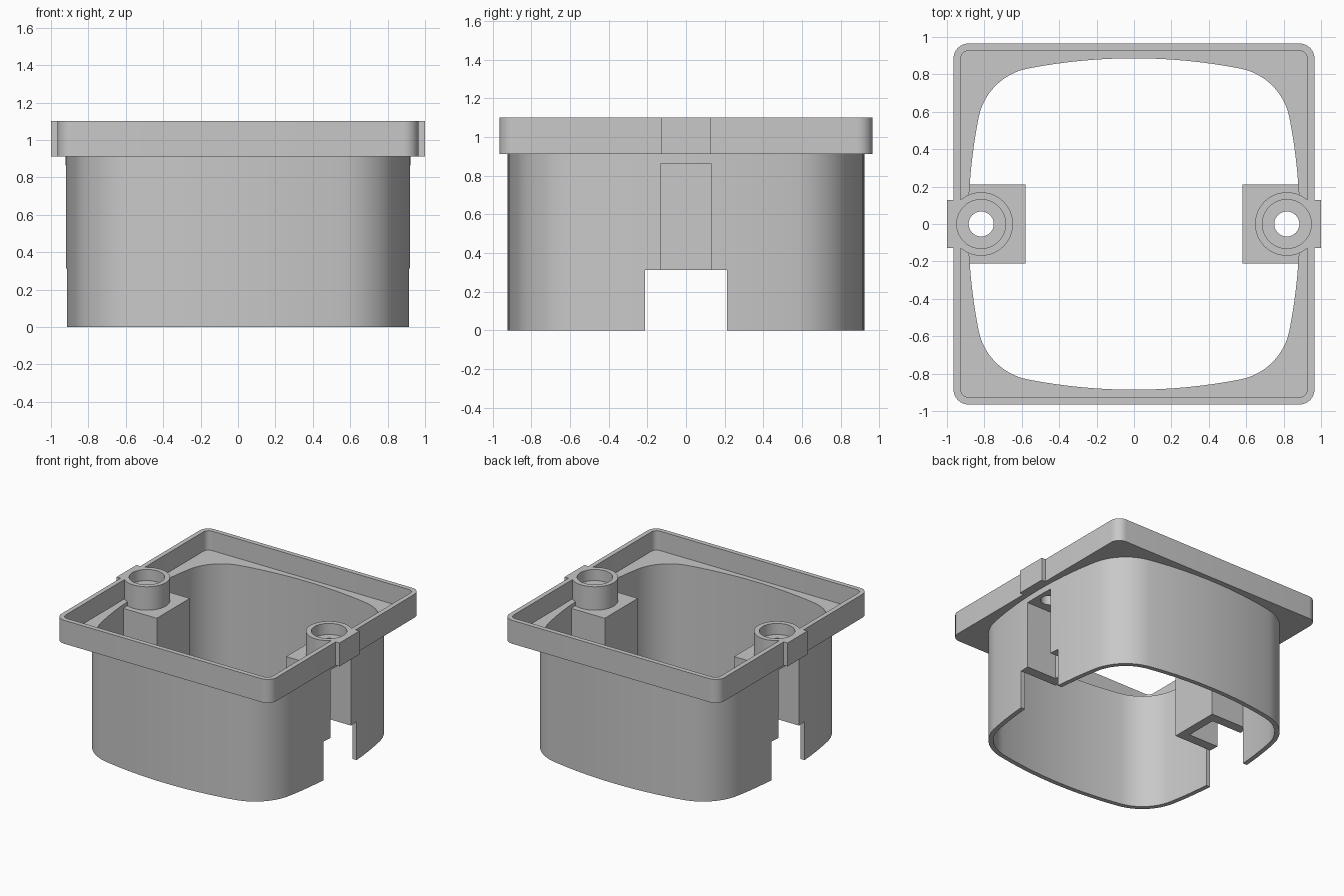
import bpy
import bmesh
from math import sin, cos, pi, radians, sqrt, atan2

cube = bpy.data.objects.get("Cube")
if cube:
    bpy.data.objects.remove(cube, do_unlink=True)

grey = bpy.data.materials.new("plain grey")
grey.use_nodes = True
colour = (0.58, 0.58, 0.58, 1)
grey.diffuse_color = colour
grey.node_tree.nodes["Principled BSDF"].inputs["Base Color"].default_value = colour

# Main heights and the screw position
FLANGE, FLOOR, TOP = 0.912, 0.945, 1.102
SLOT, CAVITY = 0.312, 0.862
SCREW_X = 0.817
WALL = 0.037


def prism(name, outline, z0, z1):
    """Extrude a closed outline between two heights."""
    bm = bmesh.new()
    face = bm.faces.new([bm.verts.new((x, y, z0)) for x, y in outline])
    up = bmesh.ops.extrude_face_region(bm, geom=[face])["geom"]
    moved = [v for v in up if isinstance(v, bmesh.types.BMVert)]
    bmesh.ops.translate(bm, verts=moved, vec=(0, 0, z1 - z0))
    bmesh.ops.recalc_face_normals(bm, faces=bm.faces)
    mesh = bpy.data.meshes.new(name)
    bm.to_mesh(mesh)
    bm.free()
    mesh.materials.append(grey)
    obj = bpy.data.objects.new(name, mesh)
    bpy.context.collection.objects.link(obj)
    return obj


def bowed_square(inset, half=0.923, bow=3.0, corner=0.37, steps=16):
    """Square with gently bowed sides and tangent rounded corners."""
    d = bow - half
    c = (-d + sqrt(2 * (bow - corner) ** 2 - d * d)) / 2
    lean = atan2(c, c + d)
    side = []
    for i in range(steps):
        t = -lean + 2 * lean * i / steps
        side.append((-d + (bow - inset) * cos(t), (bow - inset) * sin(t)))
    for i in range(steps):
        t = lean + (pi / 2 - 2 * lean) * i / steps
        side.append((c + (corner - inset) * cos(t), c + (corner - inset) * sin(t)))
    outline = []
    for quarter in range(4):
        outline += side
        side = [(-y, x) for x, y in side]
    return outline


def rounded_square(half, radius, steps=8):
    points = []
    for corner, (sx, sy) in enumerate([(1, 1), (-1, 1), (-1, -1), (1, -1)]):
        for i in range(steps + 1):
            t = (corner + i / steps) * pi / 2
            points.append((sx * (half - radius) + radius * cos(t),
                           sy * (half - radius) + radius * sin(t)))
    return points


def circle(x, radius, count=48):
    angles = [2 * pi * i / count for i in range(count)]
    return [(x + radius * cos(t), radius * sin(t)) for t in angles]


def rectangle(x0, x1, half_y):
    return [(x0, -half_y), (x1, -half_y), (x1, half_y), (x0, half_y)]


def combine(target, tool, operation):
    """Apply a boolean and remove the tool."""
    mod = target.modifiers.new(operation, 'BOOLEAN')
    mod.operation, mod.object, mod.solver = operation, tool, 'EXACT'
    bpy.context.view_layer.objects.active = target
    bpy.ops.object.modifier_apply(modifier=mod.name)
    bpy.data.objects.remove(tool, do_unlink=True)


def cut(target, outline, z0, z1):
    combine(target, prism("cutter", outline, z0, z1), 'DIFFERENCE')


def add(target, outline, z0, z1):
    combine(target, prism("addition", outline, z0, z1), 'UNION')


# Soft-cornered sleeve with side slots
shell = prism("shell", bowed_square(0), 0, FLANGE)
cut(shell, bowed_square(WALL), -0.1, TOP)
for s in (-1, 1):
    add(shell, rectangle(s * 0.58, s * 0.9, 0.212), SLOT, FLANGE)
    cut(shell, rectangle(s * 0.7, s * 1.1, 0.212), -0.1, SLOT)
    # Outward-facing cavity under each screw
    cut(shell, rectangle(s * 0.65, s * 1.1, 0.132), SLOT - 0.1, CAVITY)
    cut(shell, circle(s * SCREW_X, 0.067), CAVITY - 0.1, TOP)

# Square tray with a raised lip
flange = prism("flange", rounded_square(0.965, 0.08), FLANGE, TOP)
cut(flange, rounded_square(0.927, 0.045), FLOOR, TOP + 0.1)
cut(flange, bowed_square(WALL), FLANGE - 0.1, TOP)
for s in (-1, 1):
    # Side tab, screw collar, counterbore and through hole
    add(flange, rectangle(s * 0.93, s, 0.127), FLANGE, TOP)
    add(flange, circle(s * SCREW_X, 0.17), FLANGE, TOP)
    cut(flange, circle(s * SCREW_X, 0.131), TOP - 0.09, TOP + 0.1)
    cut(flange, circle(s * SCREW_X, 0.067), FLANGE - 0.1, TOP)

# Smooth curves, crisp corners
for obj in (shell, flange):
    bpy.ops.object.select_all(action='DESELECT')
    obj.select_set(True)
    bpy.context.view_layer.objects.active = obj
    bpy.ops.object.shade_smooth_by_angle(angle=radians(30))
